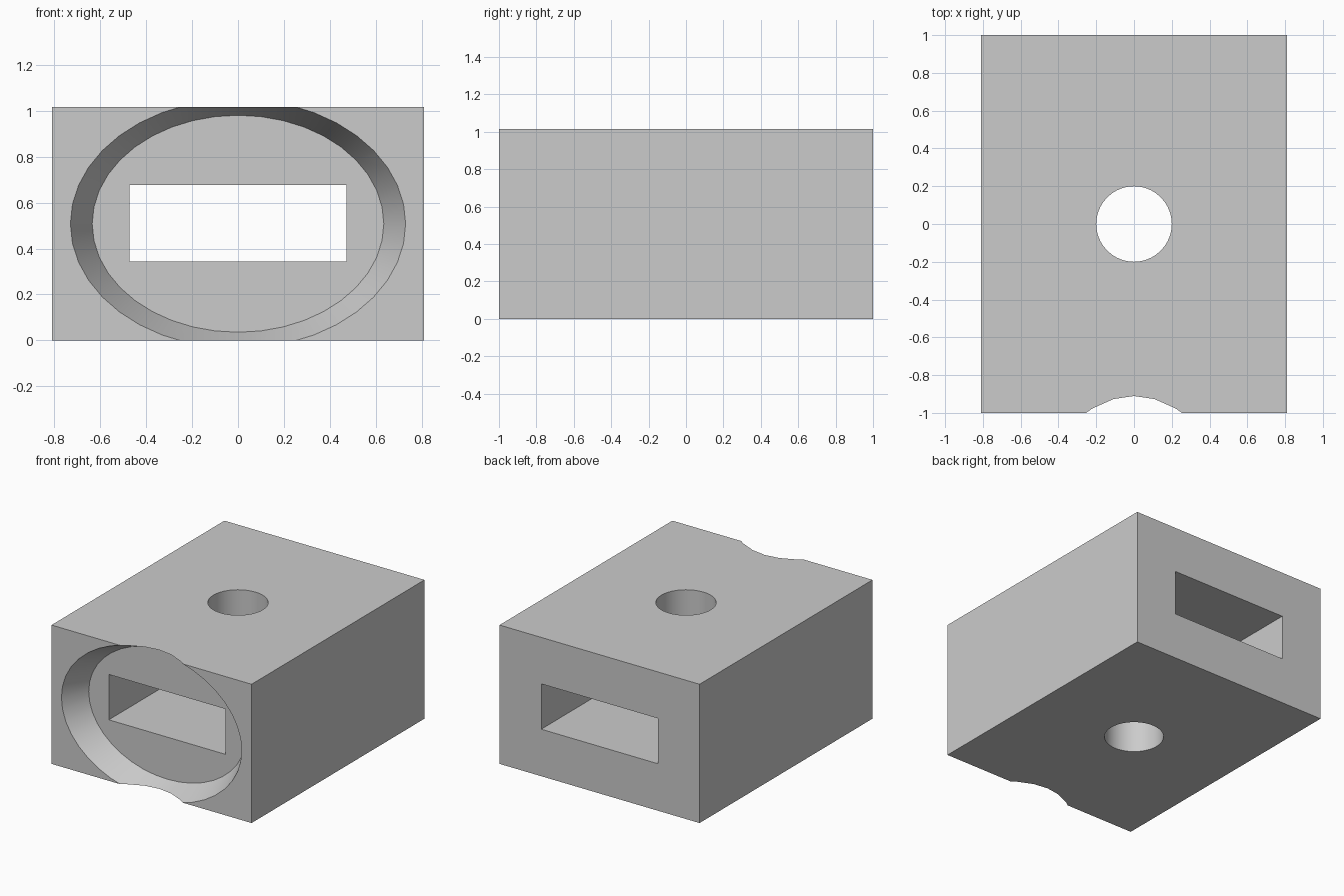
import bpy
import math

cube = bpy.data.objects.get("Cube")
if cube:
    bpy.data.objects.remove(cube, do_unlink=True)

WIDTH, LENGTH, HEIGHT = 1.62, 2.0, 1.016
MID = HEIGHT / 2
SEGMENTS = 40

grey = bpy.data.materials.new("light grey")
grey.use_nodes = True
colour = (0.6, 0.6, 0.6, 1)
grey.diffuse_color = colour
grey.node_tree.nodes["Principled BSDF"].inputs["Base Color"].default_value = colour


def box(name, size, location):
    bpy.ops.mesh.primitive_cube_add(size=1, location=location)
    obj = bpy.context.object
    obj.name = name
    obj.scale = size
    bpy.ops.object.transform_apply(location=False, rotation=False, scale=True)
    obj.data.materials.append(grey)
    return obj


def cut(target, cutter):
    """Subtract the cutter from the target and remove it."""
    cutter.hide_render = True
    cutter.data.materials.clear()
    cutter.data.materials.append(grey)
    mod = target.modifiers.new("cut", "BOOLEAN")
    mod.operation = "DIFFERENCE"
    mod.solver = "EXACT"
    mod.object = cutter
    bpy.context.view_layer.objects.active = target
    bpy.ops.object.modifier_apply(modifier=mod.name)
    bpy.data.objects.remove(cutter, do_unlink=True)


# Solid block
block = box("block", (WIDTH, LENGTH, HEIGHT), (0, 0, MID))

# Rectangular slot running front to back
cut(block, box("slot_cutter", (0.944, 3, 0.332), (0, 0, MID + 0.002)))

# Round hole running top to bottom
bpy.ops.mesh.primitive_cylinder_add(vertices=SEGMENTS, radius=0.2, depth=2,
                                    location=(0, 0, MID))
cut(block, bpy.context.object)

# Tapered oval recess in the front, extended past the face along its slope
DEPTH, INNER, OUTER, SQUASH = 0.18, 0.635, 0.73, 0.744
extra = 0.1
wide = OUTER + (OUTER - INNER) * extra / DEPTH
bpy.ops.mesh.primitive_cone_add(vertices=SEGMENTS, radius1=wide, radius2=INNER,
                                depth=DEPTH + extra)
recess = bpy.context.object
recess.scale = (1, SQUASH, 1)
recess.rotation_euler = (-math.pi / 2, 0, 0)
recess.location = (0, -LENGTH / 2 + (DEPTH - extra) / 2, MID)
bpy.context.view_layer.update()
cut(block, recess)

# Smooth the curved walls, keep the edges sharp
bpy.ops.object.select_all(action="DESELECT")
block.select_set(True)
bpy.context.view_layer.objects.active = block
bpy.ops.object.shade_smooth_by_angle(angle=math.radians(30))
